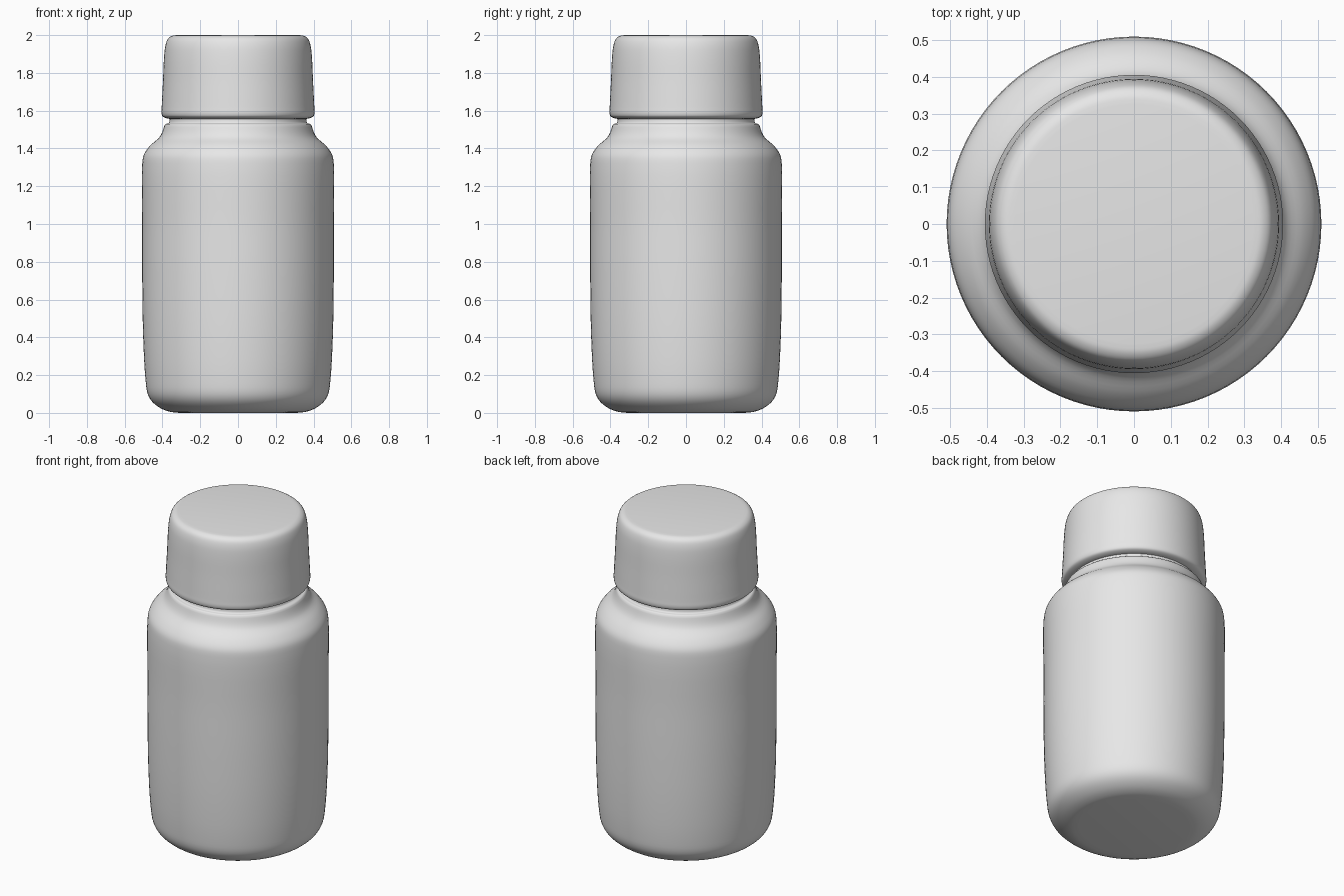
import bpy
import bmesh
import math
from mathutils import Vector

if "Cube" in bpy.data.objects:
    bpy.data.objects.remove(bpy.data.objects["Cube"], do_unlink=True)

SIDES = 96

grey = bpy.data.materials.new("plain_grey")
grey.use_nodes = True
grey.diffuse_color = (0.8, 0.8, 0.8, 1)
grey.node_tree.nodes["Principled BSDF"].inputs["Base Color"].default_value = (0.8, 0.8, 0.8, 1)


def smooth_curve(points, steps=4):
    """Catmull-Rom curve through the profile points, spaced by chord length."""
    p = [Vector(q) for q in points]
    p = [2 * p[0] - p[1]] + p + [2 * p[-1] - p[-2]]
    result = []
    for a, b, c, d in zip(p, p[1:], p[2:], p[3:]):
        t1 = (b - a).length ** 0.5
        t2 = t1 + (c - b).length ** 0.5
        t3 = t2 + (d - c).length ** 0.5
        for i in range(steps):
            t = t1 + (t2 - t1) * i / steps
            ab = a.lerp(b, t / t1)
            bc = b.lerp(c, (t - t1) / (t2 - t1))
            cd = c.lerp(d, (t - t2) / (t3 - t2))
            result.append(ab.lerp(bc, t / t2).lerp(bc.lerp(cd, (t - t1) / (t3 - t1)), (t - t1) / (t2 - t1)))
    return result + [p[-2]]


def lathe(name, profile):
    """Closed round solid from a (radius, height) profile running upwards."""
    bm = bmesh.new()
    rings = []
    for r, z in profile:
        rings.append([bm.verts.new((r * math.cos(k * math.tau / SIDES),
                                    r * math.sin(k * math.tau / SIDES), z))
                      for k in range(SIDES)])
    for low, high in zip(rings, rings[1:]):
        for k in range(SIDES):
            n = (k + 1) % SIDES
            bm.faces.new((low[k], low[n], high[n], high[k]))
    bm.faces.new(rings[0][::-1])
    bm.faces.new(rings[-1])
    mesh = bpy.data.meshes.new(name)
    bm.to_mesh(mesh)
    bm.free()
    mesh.materials.append(grey)
    obj = bpy.data.objects.new(name, mesh)
    bpy.context.collection.objects.link(obj)
    bpy.ops.object.select_all(action="DESELECT")
    obj.select_set(True)
    bpy.context.view_layer.objects.active = obj
    bpy.ops.object.shade_smooth_by_angle(angle=math.radians(40))
    return obj


# Bottle: rounded base, straight wall, shoulder, then a crisp lip and neck
wall = smooth_curve([(0.31, 0), (0.36, 0.006), (0.41, 0.025), (0.455, 0.06),
                     (0.478, 0.1), (0.49, 0.18), (0.502, 0.4), (0.507, 0.7),
                     (0.507, 1.0), (0.507, 1.32), (0.497, 1.37), (0.465, 1.415),
                     (0.42, 1.455), (0.404, 1.48), (0.388, 1.525)])
neck = smooth_curve([(0.382, 1.53), (0.368, 1.534), (0.363, 1.545), (0.363, 1.6)])
lathe("bottle_body", wall + neck)

# Cap: rolled lower rim, slightly tapered side, rounded top edge
lathe("screw_cap", smooth_curve([(0.355, 1.556), (0.38, 1.56), (0.399, 1.57),
                                 (0.405, 1.587), (0.404, 1.62), (0.397, 1.76),
                                 (0.391, 1.89), (0.383, 1.95), (0.37, 1.982),
                                 (0.35, 1.996), (0.325, 2.0)]))
